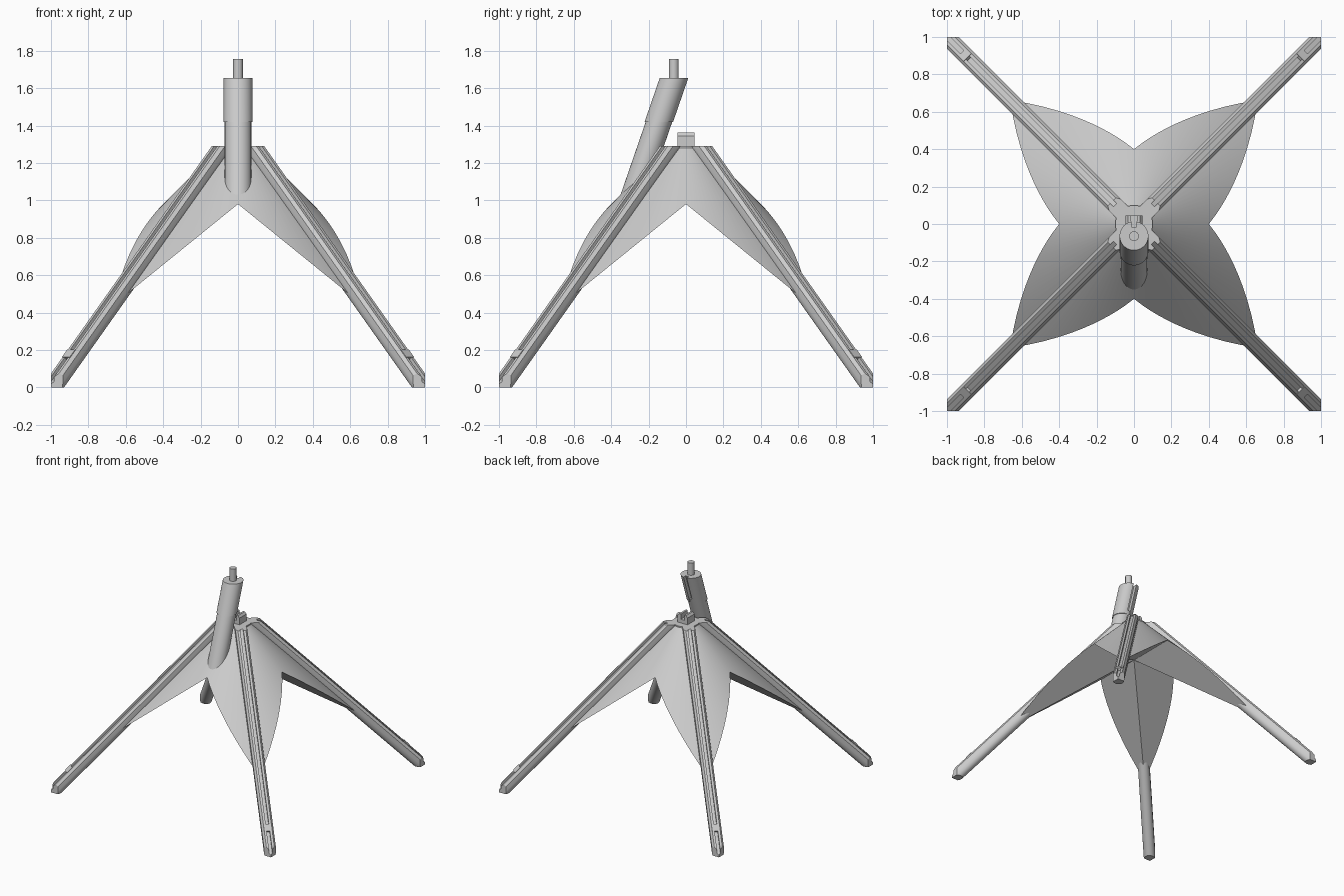
import bpy, bmesh, math
from mathutils import Vector, Matrix

cube = bpy.data.objects.get("Cube")
if cube:
    bpy.data.objects.remove(cube)

grey = bpy.data.materials.new("light_grey")
grey.use_nodes = True
grey.diffuse_color = (0.6, 0.6, 0.6, 1)
grey.node_tree.nodes["Principled BSDF"].inputs["Base Color"].default_value = (0.6, 0.6, 0.6, 1)

HUB_TOP = 1.29


def finish(bm, name, turn=0):
    bmesh.ops.rotate(bm, verts=bm.verts, matrix=Matrix.Rotation(turn, 3, 'Z'))
    bmesh.ops.recalc_face_normals(bm, faces=bm.faces)
    mesh = bpy.data.meshes.new(name)
    bm.to_mesh(mesh)
    bm.free()
    obj = bpy.data.objects.new(name, mesh)
    bpy.context.collection.objects.link(obj)
    mesh.materials.append(grey)
    bpy.ops.object.select_all(action='DESELECT')
    obj.select_set(True)
    bpy.context.view_layer.objects.active = obj
    bpy.ops.object.shade_smooth_by_angle(angle=math.radians(30))
    return obj


def loft(bm, rings):
    """Join closed rings of points and cap both ends."""
    loops = [[bm.verts.new(p) for p in ring] for ring in rings]
    n = len(loops[0])
    for a, b in zip(loops, loops[1:]):
        for i in range(n):
            j = (i + 1) % n
            bm.faces.new((a[i], a[j], b[j], b[i]))
    bm.faces.new(loops[0])
    bm.faces.new(loops[-1])


def circle(radius, y, z, n=48):
    return [Vector((radius * math.sin(math.tau * i / n),
                    y + radius * math.cos(math.tau * i / n), z)) for i in range(n)]


# Canopy: a cone whose rim follows four gables, with a groin vault underneath
PITCH, STEPS = 0.81, 96
bm = bmesh.new()
inner, rim = [], []
for i in range(STEPS):
    a = math.tau * i / STEPS
    s = min(abs(math.sin(a)), abs(math.cos(a)))
    r = 0.4 / (1 - PITCH * s)
    d = Vector((math.cos(a), math.sin(a), 0))
    inner.append(bm.verts.new(d * 0.09 + Vector((0, 0, HUB_TOP))))
    rim.append(bm.verts.new(d * r + Vector((0, 0, 1.38 - r))))
vault = bm.verts.new((0, 0, 0.98))
for i in range(STEPS):
    j = (i + 1) % STEPS
    bm.faces.new((inner[i], inner[j], rim[j], rim[i]))
    bm.faces.new((rim[i], rim[j], vault))
bm.faces.new(inner)
finish(bm, "canopy")


# Legs: round underneath, flat grooved top, sliced to fit hub, ground and corner
right_half = [(0.012, 0.028), (0.012, 0.046), (0.03, 0.046), (0.045, 0.028)]
right_half += [(0.045 * math.cos(t), -0.045 * math.sin(t))
               for t in [math.pi / 2 * k / 8 for k in range(9)]]
section = right_half + [(-s, n) for s, n in reversed(right_half[:-1])]
ALONG = Vector((1, 0, -1)).normalized()
UP = Vector((1, 0, 1)).normalized()
SIDE = Vector((0, 1, 0))


def on_leg(r):
    return Vector((r, 0, 1.393 - r))


def slice_off(bm, point, normal):
    geom = bm.verts[:] + bm.edges[:] + bm.faces[:]
    cut = bmesh.ops.bisect_plane(bm, geom=geom, plane_co=point, plane_no=normal,
                                 clear_outer=True)
    edges = [e for e in cut["geom_cut"] if isinstance(e, bmesh.types.BMEdge)]
    bmesh.ops.triangle_fill(bm, edges=edges, use_beauty=True)


corner = Vector((math.sqrt(2), 0, 0))
for k, name in enumerate(("back_left", "back_right", "front_right", "front_left")):
    turn = math.pi / 4 + k * math.pi / 2
    bm = bmesh.new()
    loft(bm, [[on_leg(r) + SIDE * s + UP * n for s, n in section] for r in (-0.05, 1.6)])
    slice_off(bm, Vector((0, 0, HUB_TOP)), Vector((0, 0, 1)))
    slice_off(bm, Vector((0, 0, 0)), Vector((0, 0, -1)))
    for sign in (-1, 1):
        slice_off(bm, corner, Vector((1, sign, 0)))
    finish(bm, name + "_leg", turn)

    # Small clip bridging the groove near the foot
    bm = bmesh.new()
    loft(bm, [[on_leg(r) + SIDE * s + UP * n for s, n in
               ((-0.03, 0.03), (0.03, 0.03), (0.03, 0.05), (-0.03, 0.05))]
              for r in (1.225, 1.265)])
    finish(bm, name + "_clip", turn)

# Hub plate joining the leg tops
bm = bmesh.new()
loft(bm, [circle(0.1, 0, z) for z in (1.24, HUB_TOP)])
finish(bm, "hub_plate")

# Slotted latch block with chamfered top on the hub
bm = bmesh.new()
outline = [(-0.045, HUB_TOP), (-0.045, 1.345), (-0.032, 1.362), (-0.016, 1.362), (-0.016, 1.32)]
outline += [(-x, z) for x, z in reversed(outline)]
loft(bm, [[Vector((x, y, z)) for x, z in outline] for y in (-0.045, 0.045)])
finish(bm, "latch_block")


# Leaning tube: plain lower part, slightly wider upper part with a slot behind
def lean(z):
    return -0.065 - 0.345 * (1.65 - z)


bm = bmesh.new()
loft(bm, [circle(0.071, lean(z), z) for z in (1.03, 1.45)])
finish(bm, "tube_lower")


def slotted(radius, z):
    half = 0.014
    gap = math.asin(half / radius)
    ring = []
    for i in range(41):
        a = gap + (math.tau - 2 * gap) * i / 40
        ring.append(Vector((radius * math.sin(a), lean(z) + radius * math.cos(a), z)))
    return ring + [Vector((x, lean(z) + radius - 0.03, z)) for x in (-half, half)]


bm = bmesh.new()
loft(bm, [slotted(0.077, z) for z in (1.42, 1.655)])
finish(bm, "tube_upper")

# Upright pin on the tube
bm = bmesh.new()
loft(bm, [circle(0.026, -0.065, z, 32) for z in (1.64, 1.755)])
finish(bm, "top_pin")
